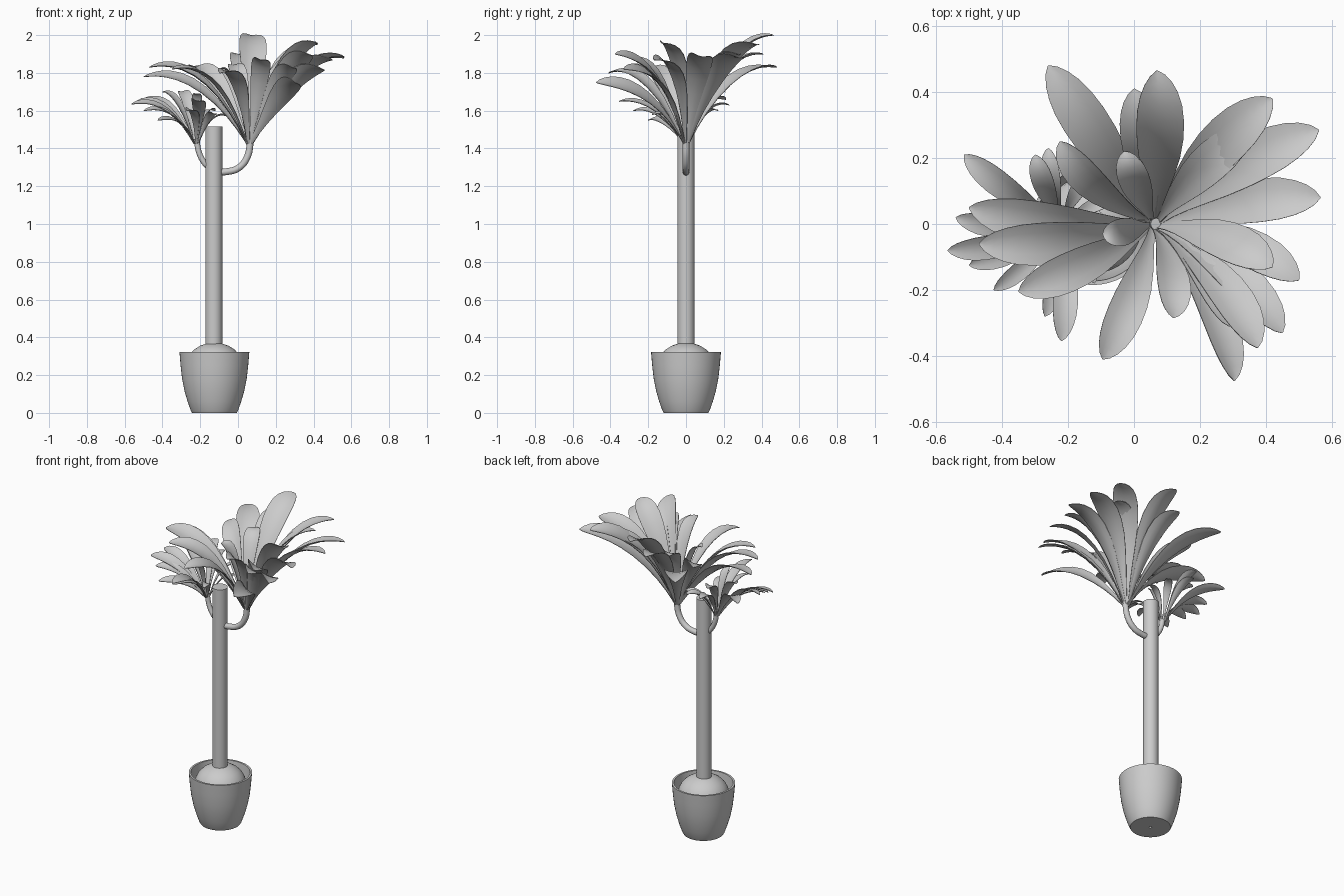
import bpy, bmesh, math
from mathutils import Vector, Quaternion

if "Cube" in bpy.data.objects:
    bpy.data.objects.remove(bpy.data.objects["Cube"])

grey = bpy.data.materials.new("plain grey")
grey.diffuse_color = (0.6, 0.6, 0.6, 1)
grey.use_nodes = True
grey.node_tree.nodes["Principled BSDF"].inputs["Base Color"].default_value = grey.diffuse_color


def finish(name, bm, angle=40):
    bmesh.ops.recalc_face_normals(bm, faces=bm.faces[:])
    me = bpy.data.meshes.new(name)
    bm.to_mesh(me)
    bm.free()
    me.materials.append(grey)
    me.shade_smooth()
    me.set_sharp_from_angle(angle=math.radians(angle))
    ob = bpy.data.objects.new(name, me)
    bpy.context.collection.objects.link(ob)
    return ob


def skin(bm, rings, caps=True):
    """Join closed vertex rings into a tube."""
    rows = [[bm.verts.new(p) for p in r] for r in rings]
    n = len(rows[0])
    for a, b in zip(rows, rows[1:]):
        for i in range(n):
            j = (i + 1) % n
            bm.faces.new((a[i], a[j], b[j], b[i]))
    if caps:
        bm.faces.new(rows[0][::-1])
        bm.faces.new(rows[-1])


def lathe(name, profile, x, n=48, caps=True):
    bm = bmesh.new()
    skin(bm, [[(x + r * math.cos(k * math.tau / n), r * math.sin(k * math.tau / n), z)
               for k in range(n)] for r, z in profile], caps)
    return finish(name, bm)


def branch(name, pts, radius):
    cu = bpy.data.curves.new(name, 'CURVE')
    cu.dimensions = '3D'
    cu.bevel_depth = radius
    cu.bevel_resolution = 4
    cu.use_fill_caps = True
    sp = cu.splines.new('BEZIER')
    sp.bezier_points.add(len(pts) - 1)
    for bp, (x, z) in zip(sp.bezier_points, pts):
        bp.co = (x, 0, z)
        bp.handle_left_type = bp.handle_right_type = 'AUTO'
    cu.materials.append(grey)
    ob = bpy.data.objects.new(name, cu)
    bpy.context.collection.objects.link(ob)


# half width of a leaf along its length
OUTLINE = [(0, .16), (.1, .26), (.2, .42), (.32, .64), (.45, .85), (.57, .97), (.68, 1),
           (.78, .94), (.86, .79), (.92, .59), (.97, .32), (1, .03)]


def leaf(bm, base, tip, arch, wide, roll):
    base, tip = Vector(base), Vector(tip)
    d = tip - base
    out = Vector((d.x, d.y, 0)).normalized()
    base = base + out * 0.012
    d = tip - base
    axis, roll = d.normalized(), math.radians(roll)
    bow = Vector((d.x * -0.05, d.y * -0.05, d.z * (arch - 0.5)))
    ctrl = base + d * 0.5 + Quaternion(axis, roll * 0.7) @ bow
    side = Quaternion(axis, roll) @ Vector((-out.y, out.x, 0))
    half = d.length * wide / 2
    rings = []
    for t, w in OUTLINE:
        p = base * (1 - t) ** 2 + ctrl * 2 * t * (1 - t) + tip * t * t
        tan = ((ctrl - base) * (1 - t) + (tip - ctrl) * t).normalized()
        nor = tan.cross(side).normalized()
        top = [p + side * (half * w * s) + nor * (half * w * 0.22 * s * s)
               for s in (-1, -.5, 0, .5, 1)]
        rings.append(top + [v - nor * 0.003 for v in reversed(top)])
    skin(bm, rings)


def crown(name, base, tips, wide):
    bm = bmesh.new()
    for x, y, z, arch, roll in tips:
        leaf(bm, base, (x, y, z), arch, wide, roll)
    return finish(name, bm, 50)


CX = -0.125
# pot with thin wall and drainage hole
lathe("pot", [(.008, .02), (.008, 0), (.118, 0), (.125, .012), (.142, .06), (.158, .115),
              (.171, .18), (.179, .25), (.185, .322), (.173, .322), (.167, .25), (.159, .18),
              (.146, .115), (.125, .04), (.008, .02)], CX, caps=False)
# domed soil
lathe("soil_dome", [(.15 * math.cos(a), .25 + .122 * math.sin(a))
                    for a in [math.radians(k) for k in (-50, -25, 0, 15, 30, 45, 60, 75, 87)]], CX)
# trunk
lathe("trunk", [(.045, .33), (.045, 1.515)], CX - .003, 32)
# branches
branch("right_branch", [(-.12, 1.275), (-.06, 1.277), (0, 1.295), (.047, 1.35), (.068, 1.45)], .018)
branch("left_branch", [(-.135, 1.285), (-.175, 1.32), (-.205, 1.375), (-.22, 1.45)], .015)

# big leaf crown: tip x, y, z, arch and roll
crown("right_crown", (.06, 0, 1.425), [
    (-.26, .48, 1.83, 1.1, 0), (.07, .465, 2.0, 1.0, 10), (.42, .38, 1.95, 1.05, -12),
    (.56, .285, 1.88, 1.1, -15), (.355, .28, 1.9, 1.05, -15), (.565, .08, 1.885, 1.1, -15),
    (.50, -.17, 1.87, 1.1, -28), (.42, -.13, 1.96, 1.0, -25), (.45, -.33, 1.82, 1.1, -32),
    (.375, -.375, 1.9, 1.0, -34), (.305, -.475, 1.75, 1.08, -40), (.29, -.31, 1.83, 1.05, -35),
    (.12, -.285, 1.87, 1.05, -25), (-.095, -.41, 1.8, 1.2, -12), (-.35, -.205, 1.82, 1.15, -12),
    (-.47, -.06, 1.83, 1.18, -15), (-.50, .05, 1.78, 1.18, -18), (-.225, .25, 1.83, 1.08, -30),
    (-.095, -.03, 1.82, 1.1, -10), (0, .41, 1.9, 1.05, 0), (-.03, .22, 1.84, 1.1, -5)], .2)

# small leaf crown
crown("left_crown", (-.22, 0, 1.425), [
    (-.515, .21, 1.66, 1.2, -12), (-.565, -.08, 1.635, 1.25, -22), (-.50, -.125, 1.6, 1.3, -22),
    (-.425, -.2, 1.55, 1.35, -22), (-.27, -.28, 1.6, 1.25, -20), (-.22, -.355, 1.65, 1.15, -15),
    (-.26, .23, 1.63, 1.2, -10), (-.3, .21, 1.7, 1.1, -10), (-.12, -.18, 1.58, 1.25, -20),
    (-.12, .17, 1.6, 1.25, -15), (-.05, .08, 1.57, 1.3, -15), (-.40, .06, 1.7, 1.05, -15),
    (-.22, -.12, 1.69, 1.0, -10), (-.54, .02, 1.65, 1.2, -22)], .19)
